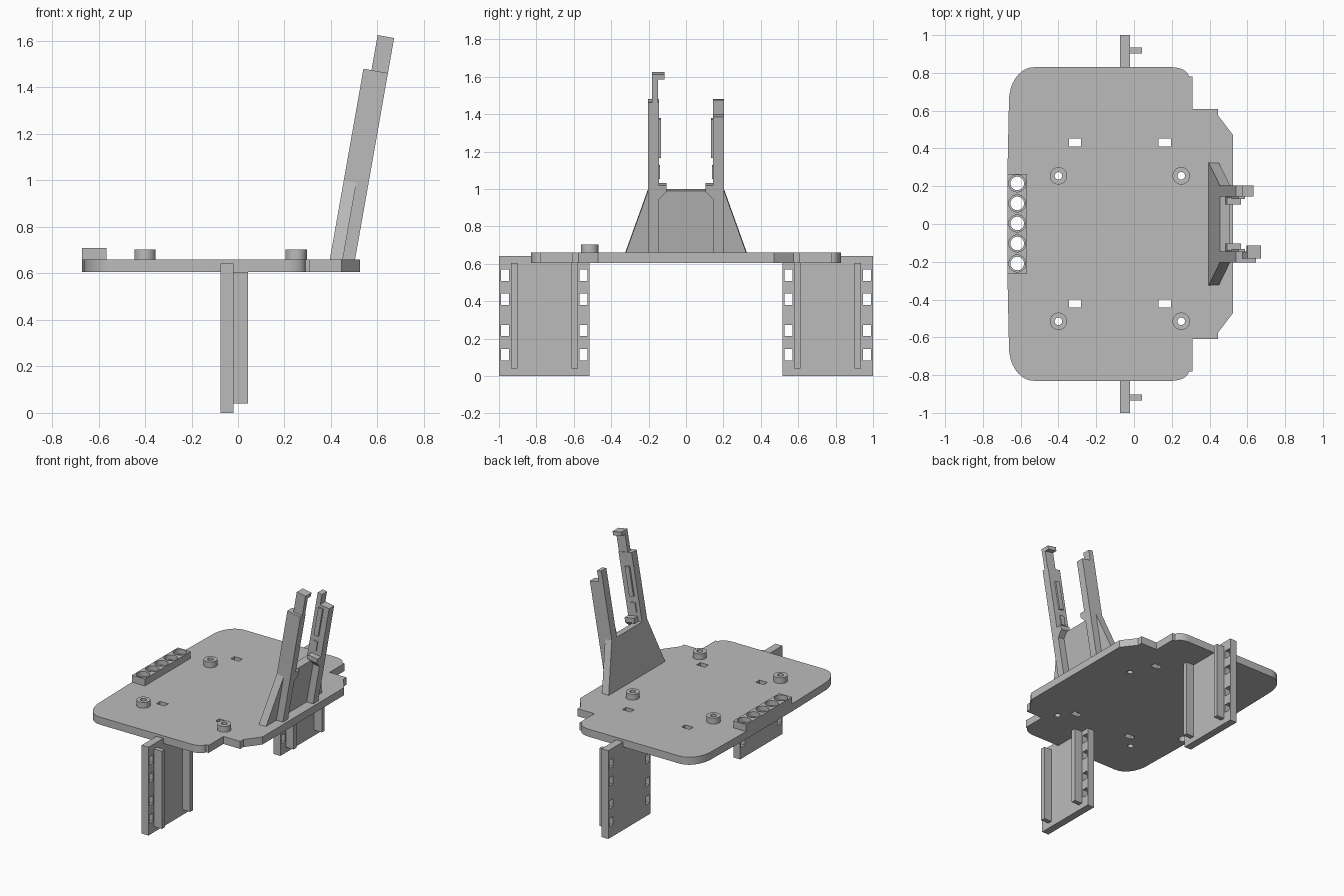
import bpy, bmesh, math
from mathutils import Matrix

if "Cube" in bpy.data.objects:
    bpy.data.objects.remove(bpy.data.objects["Cube"])

grey = bpy.data.materials.new("plain grey")
grey.diffuse_color = (0.5, 0.5, 0.5, 1)
grey.use_nodes = True
grey.node_tree.nodes["Principled BSDF"].inputs["Base Color"].default_value = grey.diffuse_color

FLAT = Matrix.Identity(4)
# profile drawn in (y, z), extruded along x
ALONG_X = Matrix(((0, 0, 1, 0), (1, 0, 0, 0), (0, 1, 0, 0), (0, 0, 0, 1)))
# same, leaning backwards from the foot of the cradle
LEAN = Matrix.Translation((0.395, 0, 0.66)) @ Matrix.Rotation(math.radians(10), 4, 'Y') @ ALONG_X


def rect(a0, a1, b0, b1):
    return [(a0, b0), (a1, b0), (a1, b1), (a0, b1)]


def arc(cx, cy, rx, ry, start, end, n):
    angles = [math.radians(start + (end - start) * i / n) for i in range(n + 1)]
    return [(cx + rx * math.cos(t), cy + ry * math.sin(t)) for t in angles]


def circle(cx, cy, r, n=32):
    return arc(cx, cy, r, r, 0, 360, n)[:-1]


def slab(name, outline, d0, d1, matrix=FLAT, holes=()):
    """Extrude an outline with holes from depth d0 to d1."""
    curve = bpy.data.curves.new(name, 'CURVE')
    curve.dimensions = '2D'
    curve.fill_mode = 'BOTH'
    curve.extrude = (d1 - d0) / 2
    for loop in [outline, *holes]:
        s = curve.splines.new('POLY')
        s.points.add(len(loop) - 1)
        for p, (a, b) in zip(s.points, loop):
            p.co = (a, b, 0, 1)
        s.use_cyclic_u = True
    ob = bpy.data.objects.new(name, curve)
    bpy.context.collection.objects.link(ob)
    bpy.ops.object.select_all(action='DESELECT')
    ob.select_set(True)
    bpy.context.view_layer.objects.active = ob
    bpy.ops.object.convert(target='MESH')
    ob = bpy.context.object
    bm = bmesh.new()
    bm.from_mesh(ob.data)
    bmesh.ops.remove_doubles(bm, verts=bm.verts, dist=1e-5)
    bm.transform(matrix @ Matrix.Translation((0, 0, (d0 + d1) / 2)))
    bmesh.ops.recalc_face_normals(bm, faces=bm.faces)
    bm.to_mesh(ob.data)
    bm.free()
    ob.data.materials.clear()
    ob.data.materials.append(grey)
    bpy.ops.object.shade_smooth_by_angle(angle=math.radians(30))
    return ob


# Deck with rounded corners, stepped rear edge and through holes
posts = [(x, y) for x in (-0.40, 0.25) for y in (0.255, -0.515)]
cells = [(-0.618, 0.003 + 0.106 * i) for i in range(-2, 3)]
half = [(0.525, 0.47), (0.445, 0.575), (0.445, 0.61), (0.31, 0.61), (0.31, 0.78)]
half += arc(0.2, 0.78, 0.09, 0.05, 0, 90, 8)
half += arc(-0.53, 0.65, 0.132, 0.18, 90, 180, 14) + [(-0.67, 0.27)]
outline = half + [(x, -y) for x, y in reversed(half)]
slots = [rect(x, x + 0.065, y, y + 0.042) for x in (-0.345, 0.13) for y in (0.41, -0.443)]
slab("deck", outline, 0.605, 0.66, holes=slots
     + [circle(x, y, 0.02) for x, y in posts] + [circle(x, y, 0.036) for x, y in cells])

# Hollow mounting posts
for x, y in posts:
    slab("mounting_post", circle(x, y, 0.046), 0.66, 0.702, holes=[circle(x, y, 0.02)])

# Sensor bar with five stepped holes
bar = rect(-0.67, -0.566, -0.262, 0.265)
for z0, z1, r in ((0.66, 0.675, 0.036), (0.675, 0.71, 0.045)):
    slab("sensor_bar", bar, z0, z1, holes=[circle(x, y, r) for x, y in cells])

# Side plates with square holes and stiffening rails
for s in (-1, 1):
    holes = [rect(s * y, s * (y + 0.043), z, z + 0.06)
             for y in (0.526, 0.946) for z in (0.083, 0.213, 0.38, 0.508)]
    slab("side_plate", rect(s * 0.515, s * 1.0, 0, 0.642), -0.075, -0.02, ALONG_X, holes)
    for y in (0.578, 0.902):
        slab("side_rail", rect(s * y, s * (y + 0.033), 0.04, 0.605), -0.02, 0.043, ALONG_X)

# Leaning cradle: back panel
slab("cradle_panel", [(-0.325, 0), (0.325, 0), (0.203, 0.345), (-0.203, 0.345)], 0, 0.055, LEAN)

# Cradle arms with inner ridges, ledges and gussets
for s in (-1, 1):
    top = 0.833 if s < 0 else 0.755
    slab("cradle_arm_back", rect(s * 0.145, s * 0.203, 0, 0.833), 0, 0.035, LEAN)
    slab("cradle_arm_front", rect(s * 0.145, s * 0.203, 0, top), 0.035, 0.107, LEAN)
    slab("arm_ridge", rect(s * 0.133, s * 0.147, 0.525, 0.735), 0.03, 0.065, LEAN)
    slab("arm_lower_ridge", rect(s * 0.138, s * 0.147, 0.41, 0.48), 0.03, 0.065, LEAN)
    slab("arm_ledge", [(s * 0.147, 0.305), (s * 0.103, 0.35), (s * 0.103, 0.383), (s * 0.147, 0.383)],
         0.03, 0.107, LEAN)

# Clip extension and hook on the taller arm
slab("clip_tongue", rect(-0.183, -0.15, 0.82, 0.986), 0.035, 0.107, LEAN)
slab("clip_hook", rect(-0.183, -0.115, 0.958, 0.986), 0.035, 0.107, LEAN)
